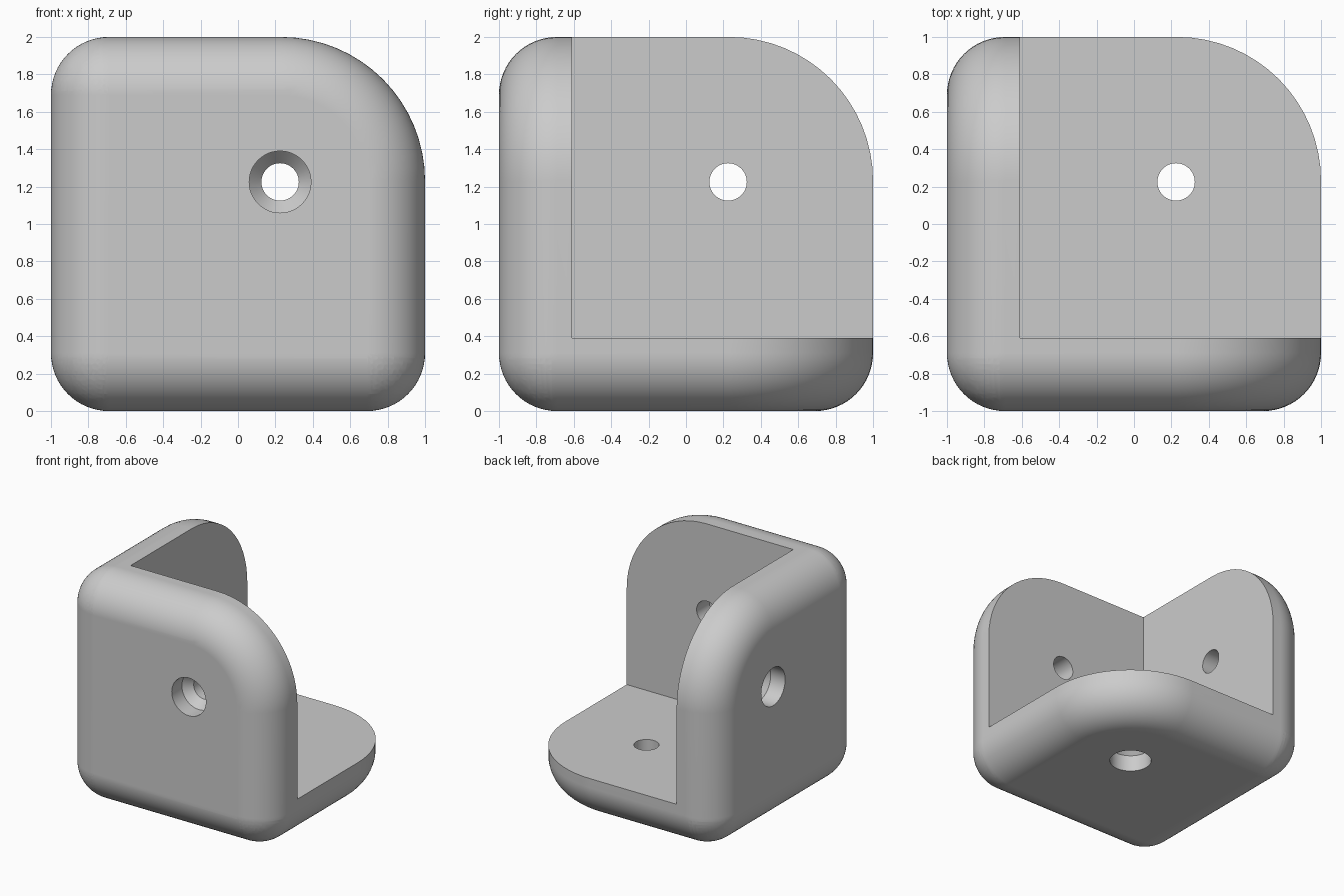
import bpy, bmesh, math
from mathutils import Vector

if "Cube" in bpy.data.objects:
    bpy.data.objects.remove(bpy.data.objects["Cube"])

FILLET, BIG, INNER = 0.31, 0.77, -0.61   # edge rounding, free corner radius, inner wall plane
HOLE = 0.225                             # hole centre on each plate
UP = Vector((0, 0, 1))

grey = bpy.data.materials.new("light grey plastic")
grey.diffuse_color = (0.6, 0.6, 0.6, 1)
grey.use_nodes = True
grey.node_tree.nodes["Principled BSDF"].inputs["Base Color"].default_value = grey.diffuse_color


def axes(p, k):
    """Cycle the coordinates so one plate description serves all three sides."""
    return Vector((p[k % 3], p[(k + 1) % 3], p[(k + 2) % 3])) + UP


def outline(inset, n=16):
    """Plate outline with three small corners and one large free corner."""
    pts = []
    for i, (sx, sy) in enumerate(((1, 1), (-1, 1), (-1, -1), (1, -1))):
        r = BIG if i == 0 else FILLET
        for j in range(n + 1):
            a = math.pi / 2 * (i + j / n)
            pts.append((sx * (1 - r) + (r - inset) * math.cos(a),
                        sy * (1 - r) + (r - inset) * math.sin(a)))
    return pts


def make(name, bm):
    mesh = bpy.data.meshes.new(name)
    bm.to_mesh(mesh)
    bm.free()
    mesh.materials.append(grey)
    ob = bpy.data.objects.new(name, mesh)
    bpy.context.collection.objects.link(ob)
    return ob


# Rounded outer shell: hull of three plates with rolled outer edges
bm = bmesh.new()
steps = 16
levels = [(FILLET * (1 - math.sin(t)), -1 + FILLET * (1 - math.cos(t)))
          for t in (math.pi / 2 * i / steps for i in range(steps + 1))]
levels.append((0, INNER + 0.1))
for k in range(3):
    for inset, w in levels:
        for u, v in outline(inset):
            bm.verts.new(axes((u, v, w), k))
bmesh.ops.remove_doubles(bm, verts=bm.verts, dist=0.0005)
hull = bmesh.ops.convex_hull(bm, input=bm.verts)
loose = [v for v in bm.verts if not v.link_faces]
bmesh.ops.delete(bm, geom=loose, context='VERTS')
bmesh.ops.dissolve_limit(bm, angle_limit=math.radians(0.2), verts=bm.verts, edges=bm.edges)
bmesh.ops.recalc_face_normals(bm, faces=bm.faces)
bracket = make("corner_bracket", bm)

# Cutter for the open inside corner
bm = bmesh.new()
bmesh.ops.create_cube(bm, size=2)
for v in bm.verts:
    v.co = Vector([INNER if c < 0 else 1.6 for c in v.co]) + UP
cutters = [make("inside_cutter", bm)]

# Cutters for the countersunk screw holes
profile = [(0.165, -1.2), (0.165, -0.86), (0.1, -0.79), (0.1, -0.4)]
for k in range(3):
    bm = bmesh.new()
    n = 48
    rings = [[bm.verts.new(axes((HOLE + r * math.cos(2 * math.pi * i / n),
                                 HOLE + r * math.sin(2 * math.pi * i / n), w), k))
              for i in range(n)] for r, w in profile]
    for a, b in zip(rings, rings[1:]):
        for i in range(n):
            bm.faces.new((a[i], a[(i + 1) % n], b[(i + 1) % n], b[i]))
    bm.faces.new(rings[0])
    bm.faces.new(rings[-1])
    bmesh.ops.recalc_face_normals(bm, faces=bm.faces)
    cutters.append(make("hole_cutter", bm))

# Cut the bracket, then drop the cutters
bpy.context.view_layer.objects.active = bracket
bracket.select_set(True)
for c in cutters:
    c.hide_render = True
    mod = bracket.modifiers.new("cut", 'BOOLEAN')
    mod.operation, mod.solver, mod.object = 'DIFFERENCE', 'EXACT', c
    bpy.ops.object.modifier_apply(modifier=mod.name)
for c in cutters:
    bpy.data.objects.remove(c)

# Smooth rounded edges, crisp inner corners and hole rims
bpy.ops.object.shade_smooth_by_angle(angle=math.radians(30))
weighted = bracket.modifiers.new("even_shading", 'WEIGHTED_NORMAL')
weighted.keep_sharp = True
